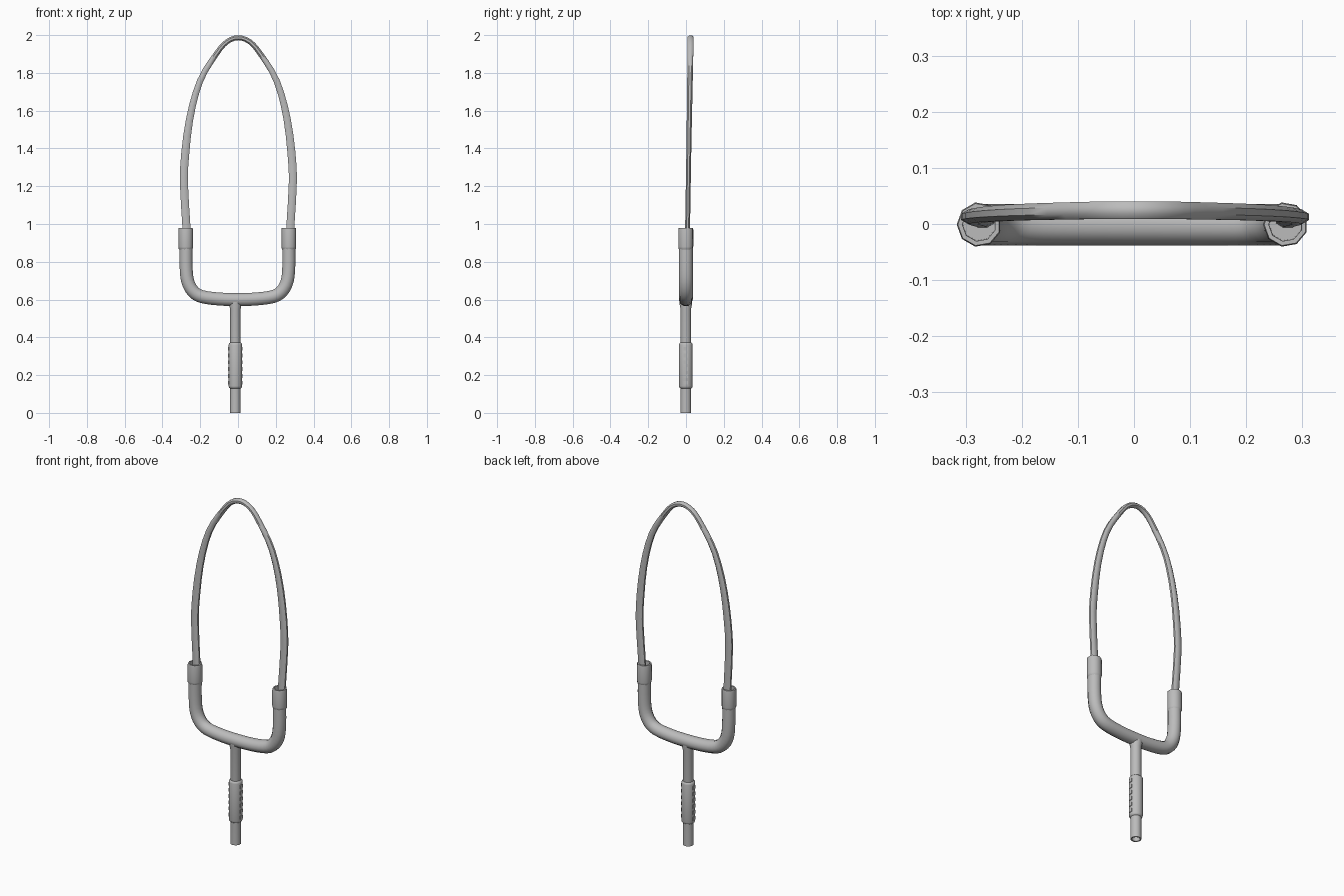
import bpy, bmesh, math
from mathutils import Vector

if "Cube" in bpy.data.objects:
    bpy.data.objects.remove(bpy.data.objects["Cube"])

metal = bpy.data.materials.new("grey metal")
metal.diffuse_color = (0.5, 0.5, 0.5, 1)
metal.use_nodes = True
metal.node_tree.nodes["Principled BSDF"].inputs["Base Color"].default_value = metal.diffuse_color
CY = -0.001      # depth of the frame's centre line
STEM_X = -0.014


def finish(name, bm, angle=45):
    bmesh.ops.recalc_face_normals(bm, faces=bm.faces)
    me = bpy.data.meshes.new(name)
    bm.to_mesh(me)
    bm.free()
    me.materials.append(metal)
    ob = bpy.data.objects.new(name, me)
    bpy.context.collection.objects.link(ob)
    bpy.ops.object.select_all(action='DESELECT')
    ob.select_set(True)
    bpy.context.view_layer.objects.active = ob
    bpy.ops.object.shade_smooth_by_angle(angle=math.radians(angle))
    return ob


def skin(bm, rings):
    for a, b in zip(rings, rings[1:]):
        for i in range(len(a)):
            j = (i + 1) % len(a)
            bm.faces.new((a[i], a[j], b[j], b[i]))


def lathe(name, x, profile, sides):
    """Turn a (radius, height) profile; both ends are closed by a disc."""
    bm = bmesh.new()
    turn = [2 * math.pi * (i + 0.5) / sides for i in range(sides)]
    rings = [[bm.verts.new((x + r * math.cos(t), CY + r * math.sin(t), z)) for t in turn]
             for r, z in profile]
    skin(bm, rings)
    bm.faces.new(rings[0])
    bm.faces.new(rings[-1])
    return finish(name, bm)


def smooth_path(pts, steps):
    """Catmull-Rom through points of any dimension."""
    pts = [Vector(p) for p in pts]
    pts = [2 * pts[0] - pts[1]] + pts + [2 * pts[-1] - pts[-2]]
    out = []
    for a, b, c, d in zip(pts, pts[1:], pts[2:], pts[3:]):
        for k in range(steps):
            t = k / steps
            out.append(0.5 * (2 * b + (c - a) * t + (2 * a - 5 * b + 4 * c - d) * t * t
                              + (3 * b - a - 3 * c + d) * t ** 3))
    return out + [pts[-2]]


def sweep(name, path, section, sides):
    """Sweep an oval along a path in the xz plane; section(p) gives y, in-plane and depth radii."""
    bm = bmesh.new()
    rings = []
    for i, p in enumerate(path):
        d = (path[min(i + 1, len(path) - 1)] - path[max(i - 1, 0)]).normalized()
        y, rn, ry = section(p)
        ring = []
        for k in range(sides):
            t = 2 * math.pi * (k + 0.5) / sides
            c, s = rn * math.cos(t), ry * math.sin(t)
            ring.append(bm.verts.new((p.x - d.y * c, y + s, p.y + d.x * c)))
        rings.append(ring)
    skin(bm, rings)
    bm.faces.new(rings[0])
    bm.faces.new(rings[-1])
    return finish(name, bm)


def mirrored(half, centre):
    """Half path from the outer end to the middle, completed on the other side."""
    left = [(centre - x, z) for x, z in half]
    right = [(centre + x, z) for x, z in half[-2::-1]]
    return left + right


# wire loop: leans back a little and thins towards the top
def loop_section(p):
    t = min(1, max(0, (p.y - 0.9) / 1.1))
    top = max(0, (p.y - 1.4) / 0.6)
    return 0.007 + 0.018 * t, 0.023 - 0.009 * top, 0.014 + 0.003 * top


loop_half = [(0.272, 0.90), (0.276, 1.0), (0.285, 1.15), (0.287, 1.3), (0.259, 1.55),
             (0.203, 1.757), (0.117, 1.9), (0.06, 1.965), (0, 1.986)]
sweep("wire_loop", smooth_path(mirrored(loop_half, 0.002), 3), loop_section, 8)

# U-shaped yoke
yoke_half = [(0.272, 0.88), (0.272, 0.78), (0.264, 0.70), (0.236, 0.645),
             (0.19, 0.616), (0.098, 0.603), (0, 0.6)]
sweep("yoke", smooth_path(mirrored(yoke_half, -0.003), 3),
      lambda p: (CY, 0.036, 0.037), 10)

# open sleeves on the yoke's ends
for side, x in (("left", -0.276), ("right", 0.27)):
    lathe(side + "_sleeve", x, [(0.033, 0.862), (0.039, 0.87), (0.04, 0.88), (0.04, 0.97),
                                (0.038, 0.98), (0.03, 0.98), (0.029, 0.90)], 9)

# hollow stem
lathe("stem", STEM_X, [(0.02, 0.08), (0.022, 0), (0.029, 0), (0.029, 0.55),
                       (0.034, 0.575), (0.034, 0.6)], 12)

# grip sleeve around the stem
lathe("grip", STEM_X, [(0.027, 0.128), (0.035, 0.134), (0.037, 0.142), (0.037, 0.36),
                       (0.035, 0.368), (0.027, 0.374)], 12)

# small raised pads down both sides of the grip
bm = bmesh.new()
for s in (-1, 1):
    for k in range(6):
        cube = bmesh.ops.create_cube(bm, size=1)["verts"]
        bmesh.ops.scale(bm, vec=(0.008, 0.022, 0.02), verts=cube)
        bmesh.ops.translate(bm, vec=(STEM_X + s * 0.0345, CY, 0.16 + k * 0.036), verts=cube)
finish("grip_pads", bm, 30)
